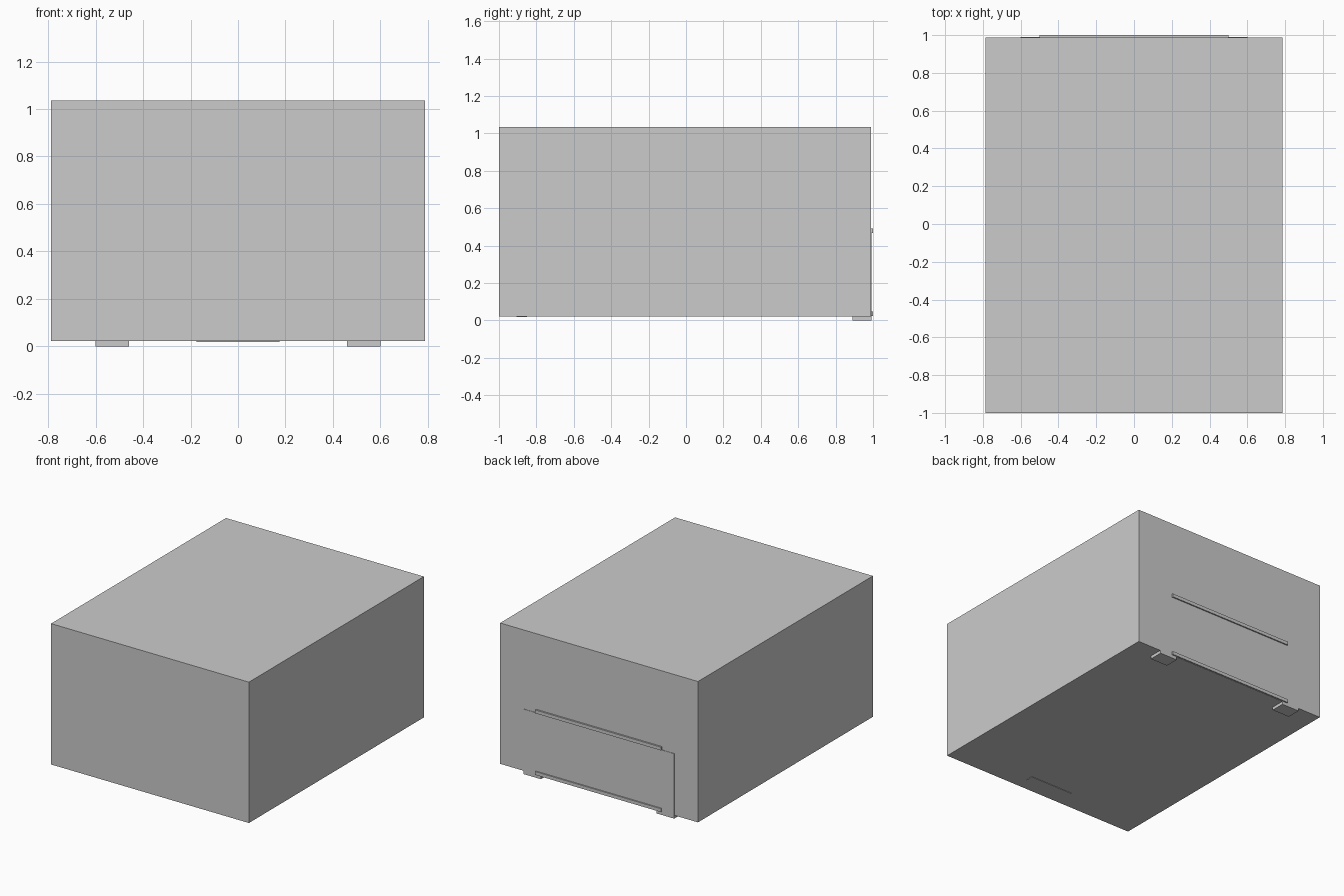
import bpy
import bmesh
from mathutils import Vector

if "Cube" in bpy.data.objects:
    bpy.data.objects.remove(bpy.data.objects["Cube"])


def box(name, lo, hi):
    """Axis-aligned box between two opposite corners."""
    lo, hi = Vector(lo), Vector(hi)
    bm = bmesh.new()
    bmesh.ops.create_cube(bm, size=1)
    for v in bm.verts:
        v.co = Vector((lo[i] + (v.co[i] + 0.5) * (hi[i] - lo[i]) for i in range(3)))
    mesh = bpy.data.meshes.new(name)
    bm.to_mesh(mesh)
    bm.free()
    obj = bpy.data.objects.new(name, mesh)
    bpy.context.collection.objects.link(obj)
    return obj


# Main cabinet
box("cabinet_body", (-0.787, -1.0, 0.022), (0.787, 0.988, 1.035))

# Thin plate on the lower back, with two raised horizontal rails
box("back_plate", (-0.6, 0.97, 0.022), (0.6, 0.991, 0.467))
for label, z in (("lower", 0.024), ("upper", 0.467)):
    box(f"{label}_back_rail", (-0.5, 0.975, z), (0.5, 1.0, z + 0.024))

# Rear feet
for label, s in (("left", -1), ("right", 1)):
    x0, x1 = sorted((s * 0.46, s * 0.6))
    box(f"{label}_rear_foot", (x0, 0.89, 0.0), (x1, 0.991, 0.03))

# Shallow pad under the front
box("front_underside_pad", (-0.175, -0.905, 0.019), (0.175, -0.85, 0.03))
